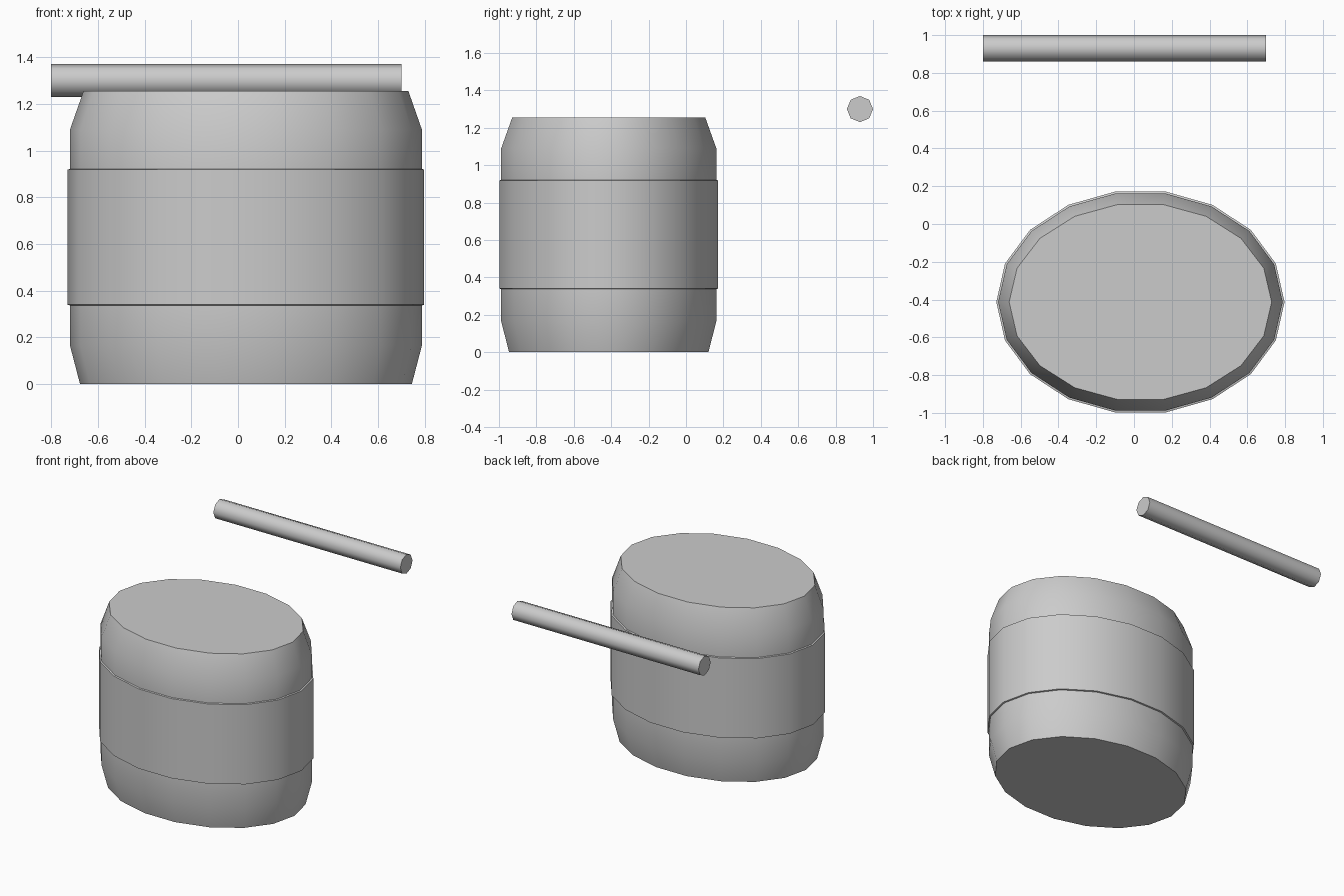
import bpy, bmesh
from math import cos, sin, tau

if "Cube" in bpy.data.objects:
    bpy.data.objects.remove(bpy.data.objects["Cube"])


def loft(name, sides, sections, angle):
    """Capped skin through elliptical sections; each is a list of 3D points."""
    bm = bmesh.new()
    rings = [[bm.verts.new(p) for p in s] for s in sections]
    for a, b in zip(rings, rings[1:]):
        for i in range(sides):
            j = (i + 1) % sides
            bm.faces.new((a[i], a[j], b[j], b[i]))
    bm.faces.new(rings[0][::-1])
    bm.faces.new(rings[-1])
    bmesh.ops.recalc_face_normals(bm, faces=bm.faces)
    mesh = bpy.data.meshes.new(name)
    bm.to_mesh(mesh)
    bm.free()
    obj = bpy.data.objects.new(name, mesh)
    bpy.context.collection.objects.link(obj)
    bpy.context.view_layer.objects.active = obj
    obj.select_set(True)
    bpy.ops.object.shade_smooth_by_angle(angle=angle)
    obj.select_set(False)
    return obj


# Drum: 18-sided oval barrel, profile of (radius x, radius y, z)
profile = [(0.71, 0.541, 0.0), (0.753, 0.584, 0.165), (0.753, 0.584, 0.337),
           (0.763, 0.594, 0.34), (0.763, 0.594, 0.918), (0.753, 0.584, 0.921),
           (0.753, 0.584, 1.09), (0.695, 0.524, 1.255)]
loft("drum_body", 18,
     [[(0.034 + rx * cos(tau * i / 18), -0.413 + ry * sin(tau * i / 18), z)
       for i in range(18)] for rx, ry, z in profile], 0.7)

# Floating drumstick: 8-sided rod along x
loft("drumstick", 8,
     [[(x, 0.93 + 0.07 * cos(tau * i / 8), 1.30 + 0.07 * sin(tau * i / 8))
       for i in range(8)] for x in (-0.80, 0.70)], 0.9)
